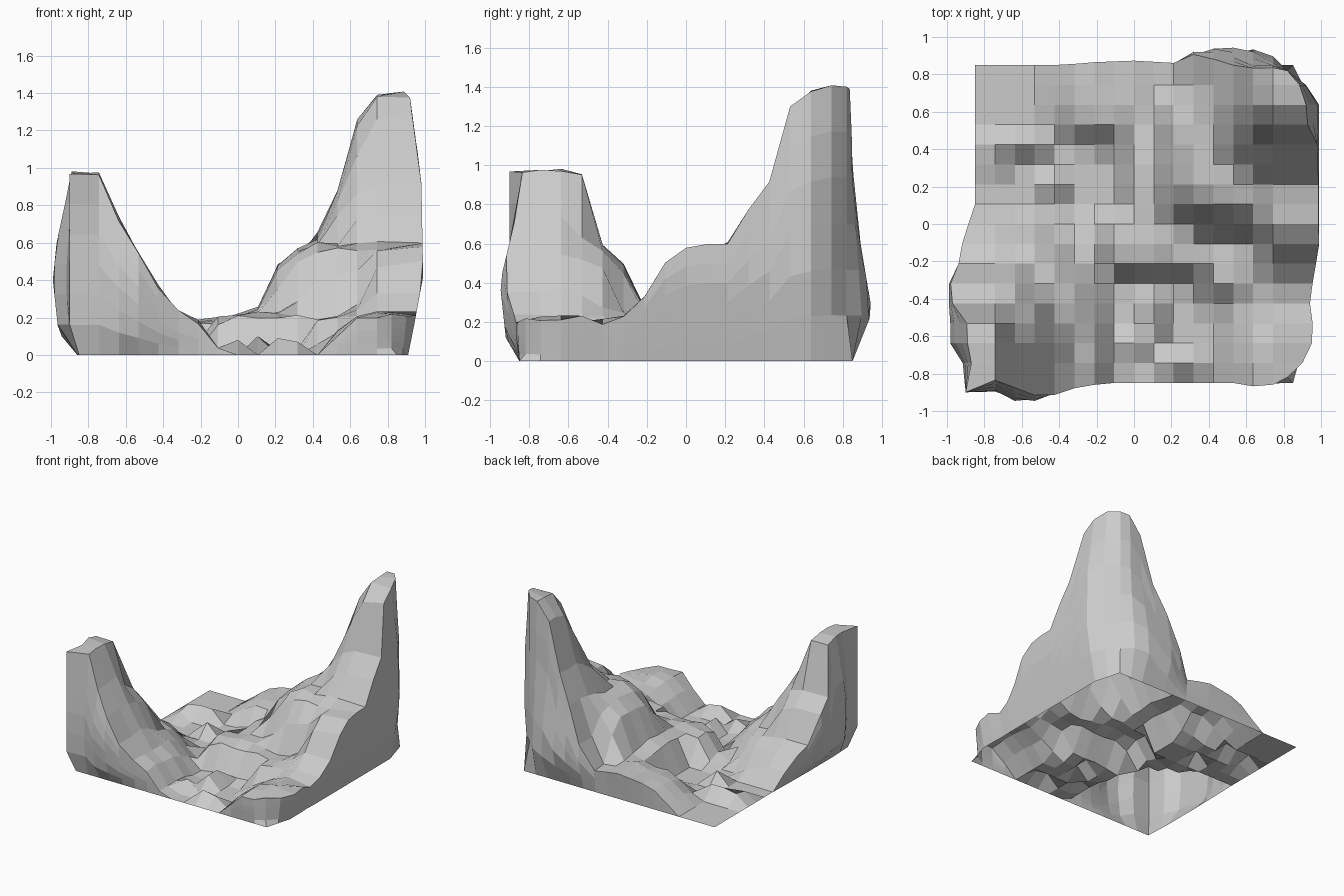
import bpy, bmesh, random

if "Cube" in bpy.data.objects:
    bpy.data.objects.remove(bpy.data.objects["Cube"])

random.seed(4)
N, HALF = 16, 0.85
STEP = 2 * HALF / N


def lerp(stops, t):
    # piecewise-linear profile
    if t <= stops[0][0]:
        return stops[0][1]
    for (a, u), (b, v) in zip(stops, stops[1:]):
        if t <= b:
            return u + (v - u) * (t - a) / (b - a)
    return stops[-1][1]


# landforms: centre, radii, squareness, outward squash (x, y), height profile
LOW = [(0, .24), (.7, .2), (1.05, 0)]
FORMS = [
    # back right tower
    (.80, .72, .42, .52, 2.4, .25, .25,
     [(0, 1.4), (.25, 1.37), (.36, 1.3), (.48, 1.1), (.56, .93), (.85, .7), (1, .56), (1.25, .25), (1.5, 0)]),
    # plateau beneath the tower
    (.65, .38, .53, .43, 3, .3, 1,
     [(0, .6), (.5, .59), (.75, .54), (.87, .46), (1, .26), (1.2, 0)]),
    # right rim running forward
    (.82, .2, .22, .5, 3, .2, 1, [(0, .6), (.4, .57), (.65, .48), (.8, .36), (1, .2), (1.2, 0)]),
    # front left pillar with its terraces
    (-.79, -.62, .75, .75, 2, .3, .2,
     [(0, .99), (.14, .96), (.18, .85), (.23, .63), (.43, .48), (.53, .27), (.74, .2), (.85, .1), (.95, 0)]),
    # low ledges
    (.12, -.10, .36, .22, 2.5, 1, 1, LOW),
    (.70, -.20, .40, .30, 2.5, .3, 1, LOW),
    (.80, -.60, .36, .42, 2.5, .3, .6, [(0, .23), (.6, .19), (1, 0)]),
    (.17, .25, .26, .35, 3, 1, 1, [(0, .26), (.7, .22), (1, 0)]),
    # back ridge
    (.02, .68, .55, .30, 2.5, 1, .4, [(0, .22), (.6, .17), (1, 0)]),
]
# loose boulders: x, y, height
BOULDERS = [(.11, -.43, .1), (.11, -.53, .1), (.05, -.64, .08), (.21, -.74, .09), (.32, -.74, .07),
            (-.74, .43, .08), (-.64, .43, .1), (-.53, .43, .1), (-.74, .32, .06), (-.43, .21, .1)]


def height(x, y):
    h = 0
    for cx, cy, rx, ry, n, ox, oy, prof in FORMS:
        dx, dy = (x - cx) / rx, (y - cy) / ry
        if dx * cx > 0:
            dx *= ox
        if dy * cy > 0:
            dy *= oy
        h = max(h, lerp(prof, (abs(dx) ** n + abs(dy) ** n) ** (1 / n)))
    for bx, by, bh in BOULDERS:
        if abs(x - bx) < STEP / 2 and abs(y - by) < STEP / 2:
            h += bh
    return h


# outward bulge of each cliff side by height
BULGE = {
    'left': [(0, .01), (.12, .11), (.4, .14), (.6, .12), (.97, .04)],
    'right': [(0, .06), (.15, .09), (.42, .14), (.95, .13), (1.36, .07)],
    'front': [(0, 0), (.12, .07), (.4, .1), (.65, .04), (.95, -.03)],
    'back': [(0, 0), (.25, .1), (.6, .04), (.85, 0), (1.2, -.01), (1.4, -.03)],
}


def push(i, j, z, h):
    # edge point moved outward, rounded near corners
    x, y = -HALF + i * STEP, -HALF + j * STEP
    ox = oy = 0
    if i in (0, N):
        near = min(1, min(j, N - j) / 2)
        side = 'right' if i == N else 'left'
        ox = lerp(BULGE[side], z) * near * min(1, h / (.2 if i == N else .4))
    if j in (0, N):
        near = min(1, min(i, N - i) / 2)
        side = 'back' if j == N else 'front'
        oy = lerp(BULGE[side], z) * near * min(1, max(0, h - .12) / .35)
    if i in (0, N) and j in (0, N) and h > .1:
        ox = .05 if i == 0 else -.03
        oy = ox
        if z == 0:
            ox = oy = 0
    return (x + (ox if x > 0 else -ox), y + (oy if y > 0 else -oy), z)


# terrain surface
bm = bmesh.new()
H = {}
grid = {}
for i in range(N + 1):
    for j in range(N + 1):
        x, y = -HALF + i * STEP, -HALF + j * STEP
        h = height(x, y)
        if h > .1:
            h += random.uniform(-.015, .015)
        H[i, j] = h
        grid[i, j] = bm.verts.new(push(i, j, h, h))
for i in range(N):
    for j in range(N):
        bm.faces.new((grid[i, j], grid[i + 1, j], grid[i + 1, j + 1], grid[i, j + 1]))

# cliff walls round the edge, open underneath
loop = ([(i, 0) for i in range(N)] + [(N, j) for j in range(N)]
        + [(i, N) for i in range(N, 0, -1)] + [(0, j) for j in range(N, 0, -1)])
ROWS = 6
cols = []
for i, j in loop:
    h = H[i, j]
    col = [grid[i, j]]
    for k in range(1, ROWS + 1):
        col.append(bm.verts.new(push(i, j, h * (1 - k / ROWS), h)))
    cols.append(col)
for n, a in enumerate(cols):
    b = cols[(n + 1) % len(cols)]
    for k in range(ROWS):
        bm.faces.new((a[k], a[k + 1], b[k + 1], b[k]))
bmesh.ops.remove_doubles(bm, verts=bm.verts, dist=.002)
bmesh.ops.dissolve_degenerate(bm, edges=bm.edges, dist=.0005)

mesh = bpy.data.meshes.new("rocky_terrain")
bm.to_mesh(mesh)
bm.free()
bpy.context.collection.objects.link(bpy.data.objects.new("rocky_terrain", mesh))
